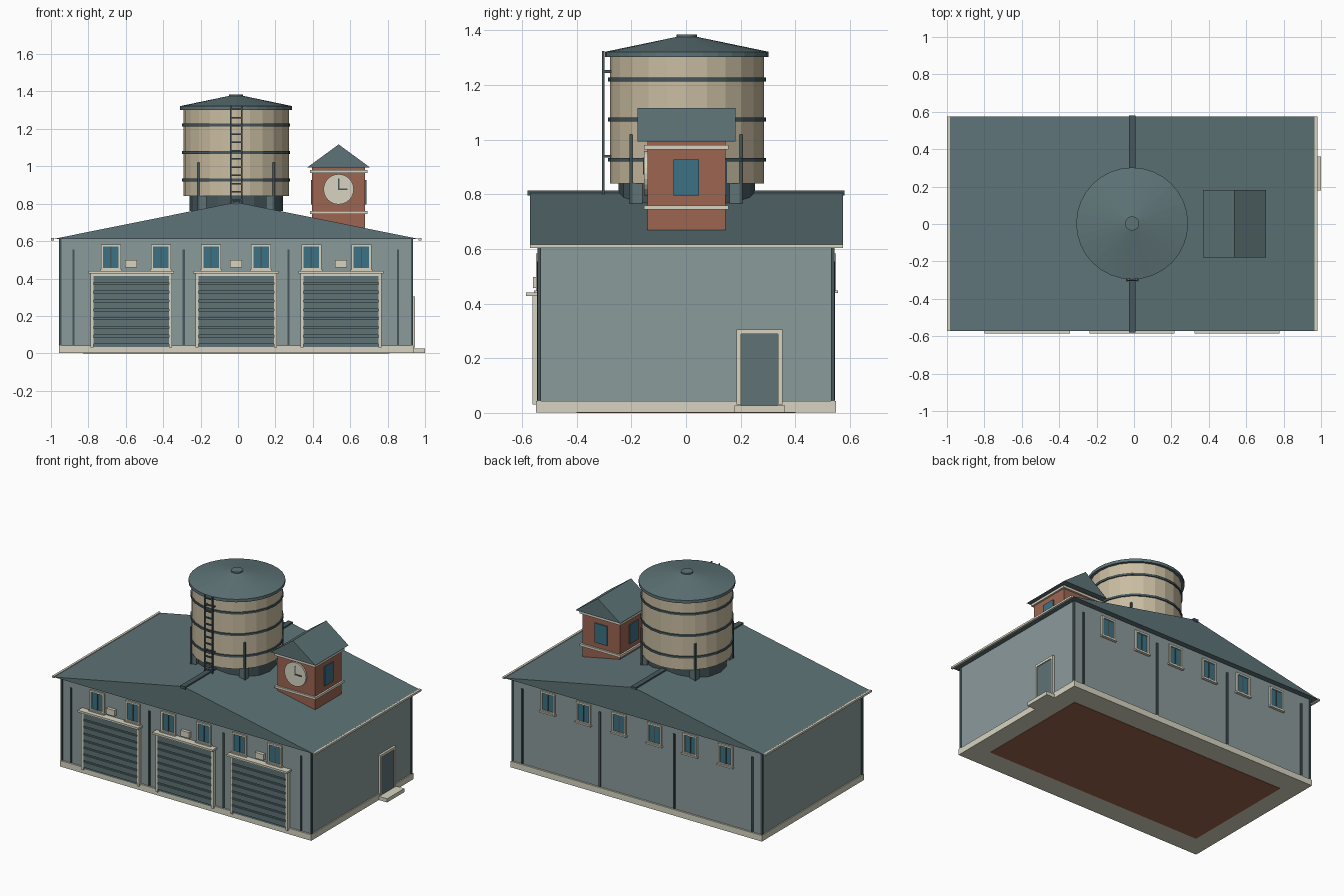
import bpy, bmesh
from math import pi, sin, cos
from mathutils import Matrix

if "Cube" in bpy.data.objects:
    bpy.data.objects.remove(bpy.data.objects["Cube"])

CX = -0.01  # shared centre line of hall and tank


def mat(name, r, g, b):
    m = bpy.data.materials.new(name)
    m.diffuse_color = tuple((c / 255) ** 2.2 for c in (r, g, b)) + (1,)
    m.use_nodes = True
    m.node_tree.nodes["Principled BSDF"].inputs["Base Color"].default_value = m.diffuse_color
    return m


WALL = mat("wall_paint", 138, 153, 154)
ROOF = mat("roof_metal", 94, 115, 118)
DOOR = mat("door_metal", 95, 114, 117)
DARK = mat("dark_steel", 72, 88, 92)
CREAM = mat("cream_trim", 214, 211, 192)
TANK = mat("tank_wood", 200, 187, 160)
BRICK = mat("brick", 156, 101, 82)
GLASS = mat("glass", 62, 112, 130)


def finish(name, bm, m):
    bmesh.ops.recalc_face_normals(bm, faces=bm.faces)
    me = bpy.data.meshes.new(name)
    bm.to_mesh(me)
    bm.free()
    me.materials.append(m)
    ob = bpy.data.objects.new(name, me)
    bpy.context.collection.objects.link(ob)
    return ob


def box(name, x, y, z, m):
    """Box from (min, max) ranges."""
    bm = bmesh.new()
    size = [r[1] - r[0] for r in (x, y, z)]
    mid = [(r[0] + r[1]) / 2 for r in (x, y, z)]
    bmesh.ops.create_cube(bm, size=1, matrix=Matrix.Translation(mid) @ Matrix.Diagonal((*size, 1)))
    return finish(name, bm, m)


def around(c, w):
    return (c - w / 2, c + w / 2)


def lathe(name, profile, m, sides, x=CX, y=0.003):
    """Solid of revolution about z from (radius, z) points, closed at both ends."""
    bm = bmesh.new()
    rings = [[bm.verts.new((x + r * cos(2 * pi * i / sides), y + r * sin(2 * pi * i / sides), z))
              for i in range(sides)] for r, z in profile]
    for a, b in zip(rings, rings[1:]):
        for i in range(sides):
            j = (i + 1) % sides
            bm.faces.new((a[i], a[j], b[j], b[i]))
    bm.faces.new(rings[0])
    bm.faces.new(rings[-1])
    return finish(name, bm, m)


def gable(name, x, y, z, m):
    """Triangular prism with its ridge along y."""
    bm = bmesh.new()
    f = bm.faces.new([bm.verts.new(p) for p in
                      ((x[0], y[0], z[0]), (x[1], y[0], z[0]), (sum(x) / 2, y[0], z[1]))])
    ext = bmesh.ops.extrude_face_region(bm, geom=[f])
    bmesh.ops.translate(bm, vec=(0, y[1] - y[0], 0),
                        verts=[v for v in ext["geom"] if isinstance(v, bmesh.types.BMVert)])
    return finish(name, bm, m)


def frame(name, axis, out, wall, a, z, t, m, sill=True):
    """Picture frame of bars on a wall; axis is the wall's running direction."""
    depth = (min(wall, out), max(wall, out))
    parts = [((a[0], a[0] + t), z), ((a[1] - t, a[1]), z), ((a[0] + t, a[1] - t), (z[1] - t, z[1]))]
    if sill:
        parts.append(((a[0] + t, a[1] - t), (z[0], z[0] + t)))
    for i, (r, h) in enumerate(parts):
        box(f"{name}_bar_{i}", *((r, depth) if axis == "x" else (depth, r)), h, m)


# Hall: floor, plinth, walls
box("floor_slab", (-0.83, 0.81), (-0.40, 0.40), (0, 0.02), BRICK)
box("plinth", (-0.957, 0.937), (-0.55, 0.55), (0.002, 0.043), CREAM)
box("hall_walls", (-0.95, 0.93), (-0.538, 0.538), (0.043, 0.612), WALL)

# Roof with ridge cap and eave strips
gable("hall_roof", (-0.99, 0.97), (-0.572, 0.575), (0.611, 0.808), ROOF)
box("ridge_cap", around(CX, 0.036), (-0.58, 0.58), (0.795, 0.814), DARK)
for n, x in (("left", (-1.0, -0.985)), ("right", (0.965, 0.98))):
    box(f"{n}_eave_strip", x, (-0.572, 0.575), (0.604, 0.617), CREAM)

# Seams, corner posts and windows on front and back
for side, s in (("front", -1), ("back", 1)):
    def yr(a, b, s=s):
        return tuple(sorted((s * a, s * b)))
    for i, x in enumerate((-0.88, -0.29, 0.27, 0.855)):
        box(f"{side}_seam_{i}", around(x, 0.012), yr(0.53, 0.546), (0.045, 0.555), DARK)
    for i, x in enumerate((-0.95, 0.93)):
        box(f"{side}_corner_post_{i}", around(x, 0.012), yr(0.53, 0.544), (0.04, 0.611), DARK)
    for i in range(6):
        x = CX + (i - 2.5) * 0.268
        frame(f"{side}_window_{i}", "x", s * 0.55, s * 0.53, around(x, 0.107), (0.444, 0.583), 0.012, CREAM)
        box(f"{side}_glass_{i}", around(x, 0.085), yr(0.53, 0.542), (0.45, 0.575), GLASS)
        box(f"{side}_mullion_{i}", around(x, 0.007), yr(0.53, 0.546), (0.45, 0.575), DARK)
        box(f"{side}_sill_{i}", around(x, 0.118), yr(0.53, 0.556), (0.438, 0.448), CREAM)

# Three roller doors with headers and lamps
for i in range(3):
    x = CX + (i - 1) * 0.561
    frame(f"bay_{i}_frame", "x", -0.562, -0.53, around(x, 0.435), (0.03, 0.43), 0.016, CREAM, False)
    box(f"bay_{i}_header", around(x, 0.455), (-0.585, -0.53), (0.428, 0.441), CREAM)
    box(f"bay_{i}_door", around(x, 0.405), (-0.553, -0.53), (0.035, 0.416), DOOR)
    for k in range(8):
        z = 0.05 + k * 0.047
        box(f"bay_{i}_slat_{k}", around(x, 0.403), (-0.562, -0.55), (z, z + 0.036), DOOR)
    box(f"bay_{i}_lamp", around(x, 0.064), (-0.56, -0.53), (0.458, 0.498), CREAM)

# Side door and step
frame("side_door_frame", "y", 0.945, 0.92, (0.184, 0.353), (0.03, 0.305), 0.017, CREAM, False)
box("side_door", (0.92, 0.939), (0.2, 0.337), (0.027, 0.29), DOOR)
box("side_step", (0.93, 1.0), (0.178, 0.362), (0.002, 0.027), CREAM)

# Water tank: base, barrel, hoops, roof
lathe("tank_base", [(0.25, 0.76), (0.25, 0.845)], DARK, 16)
lathe("tank_barrel", [(0.282, 0.84), (0.282, 1.305)], TANK, 24)
for i, z in enumerate((0.927, 1.074, 1.221)):
    lathe(f"tank_hoop_{i}", [(0.289, z - 0.007), (0.289, z + 0.007)], DARK, 24)
lathe("tank_roof", [(0.299, 1.302), (0.299, 1.322), (0.035, 1.377)], ROOF, 32)
lathe("tank_cap", [(0.038, 1.37), (0.038, 1.385)], DOOR, 16)

# Tank braces and feet on the diagonals
for i, (sx, sy) in enumerate(((-1, -1), (1, -1), (1, 1), (-1, 1))):
    box(f"tank_brace_{i}", around(CX + sx * 0.201, 0.012), around(sy * 0.201, 0.012), (0.76, 1.02), DARK)
    box(f"tank_foot_{i}", around(CX + sx * 0.182, 0.045), around(sy * 0.182, 0.045), (0.75, 0.842), DOOR)

# Ladder on the tank front
for i, s in enumerate((-1, 1)):
    x = CX + s * 0.029
    box(f"ladder_rail_{i}", around(x, 0.008), (-0.307, -0.298), (0.795, 1.325), DARK)
    for k, z in enumerate((0.94, 1.25)):
        box(f"ladder_bracket_{i}_{k}", around(x, 0.008), (-0.3, -0.27), around(z, 0.01), DARK)
for k in range(12):
    box(f"ladder_rung_{k}", around(CX, 0.056), (-0.306, -0.299), around(0.82 + k * 0.044, 0.008), DARK)

# Clock tower: brick shaft, bands, gable roof
TX = 0.538
box("tower_shaft", around(TX, 0.284), (-0.141, 0.144), (0.63, 0.996), BRICK)
for n, z in (("lower", (0.744, 0.76)), ("upper", (0.965, 0.981))):
    box(f"tower_{n}_band", around(TX, 0.308), (-0.153, 0.156), z, CREAM)
gable("tower_roof", around(TX, 0.338), (-0.178, 0.181), (0.993, 1.117), ROOF)
for i, s in enumerate((-1, 1)):
    box(f"tower_side_window_{i}", around(TX + s * 0.142, 0.014), (-0.045, 0.048), (0.795, 0.927), GLASS)
box("tower_back_window", around(TX, 0.094), (0.137, 0.151), (0.795, 0.927), GLASS)

# Clock face and hands
bm = bmesh.new()
bmesh.ops.create_cone(bm, cap_ends=True, segments=24, radius1=0.081, radius2=0.081, depth=0.02,
                      matrix=Matrix.Translation((TX, -0.143, 0.877)) @ Matrix.Rotation(pi / 2, 4, "X"))
finish("clock_face", bm, CREAM)
box("clock_minute_hand", around(TX, 0.008), (-0.157, -0.15), (0.873, 0.935), DARK)
box("clock_hour_hand", (TX, TX + 0.047), (-0.157, -0.15), (0.873, 0.881), DARK)
